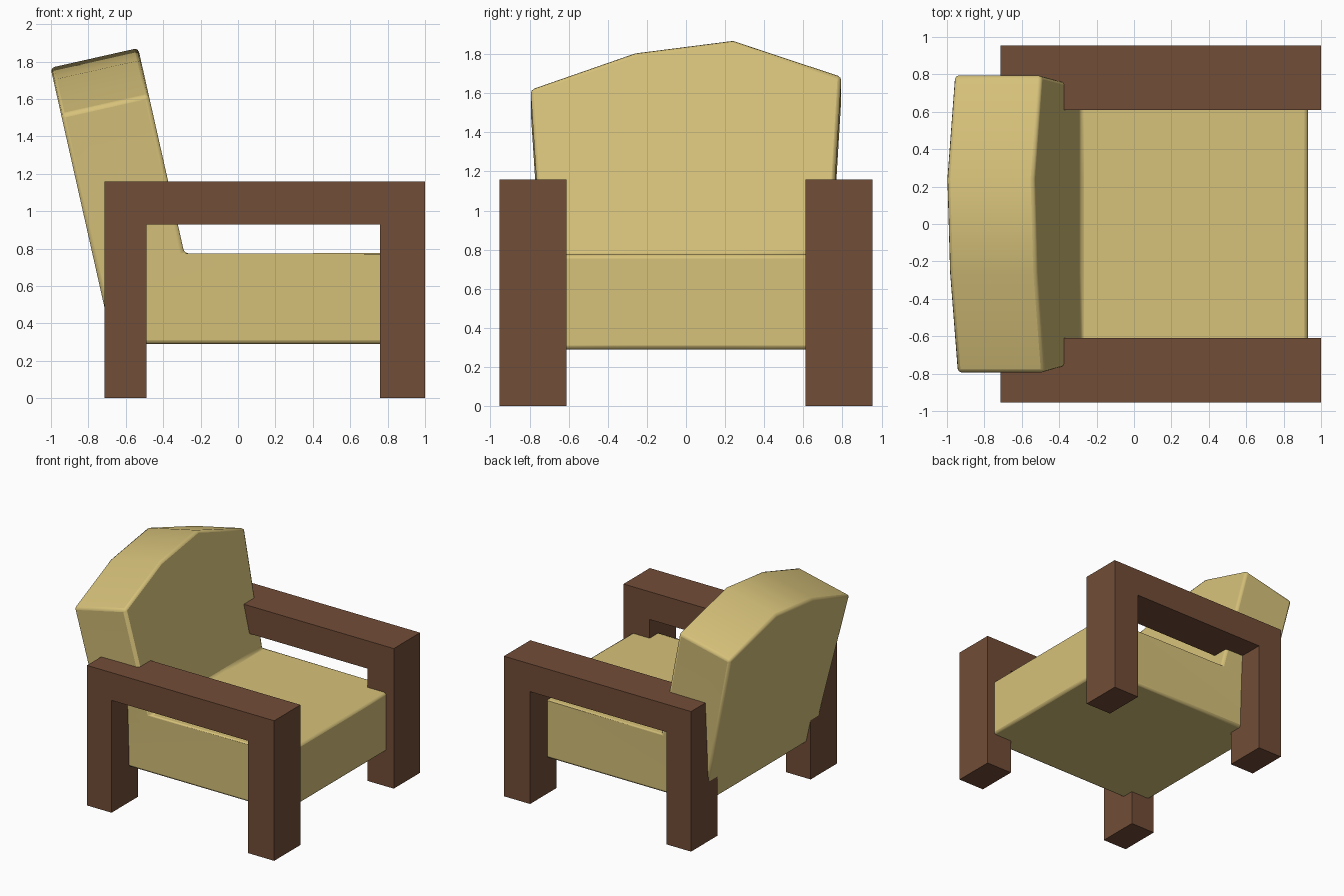
import bpy, bmesh, math

if "Cube" in bpy.data.objects:
    bpy.data.objects.remove(bpy.data.objects["Cube"])


def material(name, rgb):
    m = bpy.data.materials.new(name)
    m.diffuse_color = (*rgb, 1.0)
    m.use_nodes = True
    m.node_tree.nodes["Principled BSDF"].inputs["Base Color"].default_value = m.diffuse_color
    return m


fabric = material("mustard fabric", (0.68, 0.54, 0.195))
wood = material("brown wood", (0.168, 0.074, 0.038))


def make_object(name, bm, mat):
    bmesh.ops.recalc_face_normals(bm, faces=bm.faces)
    me = bpy.data.meshes.new(name)
    bm.to_mesh(me)
    bm.free()
    ob = bpy.data.objects.new(name, me)
    bpy.context.collection.objects.link(ob)
    me.materials.append(mat)
    return ob


# Wooden arm frame: two legs and armrest in one arch, mirrored to the other side
arch = [(-0.715, 0), (-0.49, 0), (-0.49, 0.93), (0.76, 0.93),
        (0.76, 0), (1.0, 0), (1.0, 1.16), (-0.715, 1.16)]
bm = bmesh.new()
rows = [[bm.verts.new((x, y, z)) for x, z in arch] for y in (-0.955, -0.61)]
n = len(arch)
for i in range(n):
    j = (i + 1) % n
    bm.faces.new((rows[0][i], rows[0][j], rows[1][j], rows[1][i]))
for r in rows:  # three clean quads and corner pieces per side
    bm.faces.new((r[0], r[1], r[2], r[7]))
    bm.faces.new((r[2], r[3], r[6], r[7]))
    bm.faces.new((r[3], r[4], r[5], r[6]))
frame = make_object("arm_frames", bm, wood)
mirror = frame.modifiers.new("other side", 'MIRROR')
mirror.use_axis = (False, True, False)

# Upholstery: L-shaped side profile lofted across the width, back leaning
lean = math.atan(0.225)
thick = 0.48


def front_x(z):
    return -0.287 - 0.225 * (z - 0.775)


# fraction of the width at each station: (seat y, joint y, top y, top height)
stations = [(-0.725, -0.74, -0.795, 1.622), (-0.26, -0.26, -0.26, 1.808),
            (0.24, 0.24, 0.24, 1.872), (0.725, 0.74, 0.795, 1.688)]
dx, dz = thick * math.cos(lean), thick * math.sin(lean)
bm = bmesh.new()
rows = []
for ys, yj, yt, h in stations:
    pts = [(0.93, ys, 0.29), (0.93, ys, 0.775),
           (front_x(0.775), yj, 0.775),
           (front_x(h), yt, h), (front_x(h) - dx, yt, h - dz),
           (front_x(0.775) - dx, yj, 0.775 - dz),
           (-0.67, ys, 0.29)]
    rows.append([bm.verts.new(p) for p in pts])
for a, b in zip(rows, rows[1:]):
    for i in range(7):
        j = (i + 1) % 7
        bm.faces.new((a[i], a[j], b[j], b[i]))
for r in (rows[0], rows[-1]):
    bm.faces.new((r[0], r[1], r[2], r[5], r[6]))
    bm.faces.new((r[2], r[3], r[4], r[5]))
cushion = make_object("seat_and_back_cushion", bm, fabric)
bevel = cushion.modifiers.new("soft edges", 'BEVEL')
bevel.width = 0.02
bevel.segments = 2
bevel.limit_method = 'ANGLE'
bevel.angle_limit = math.radians(35)

bpy.context.view_layer.objects.active = cushion
cushion.select_set(True)
bpy.ops.object.shade_smooth_by_angle(angle=math.radians(30))
